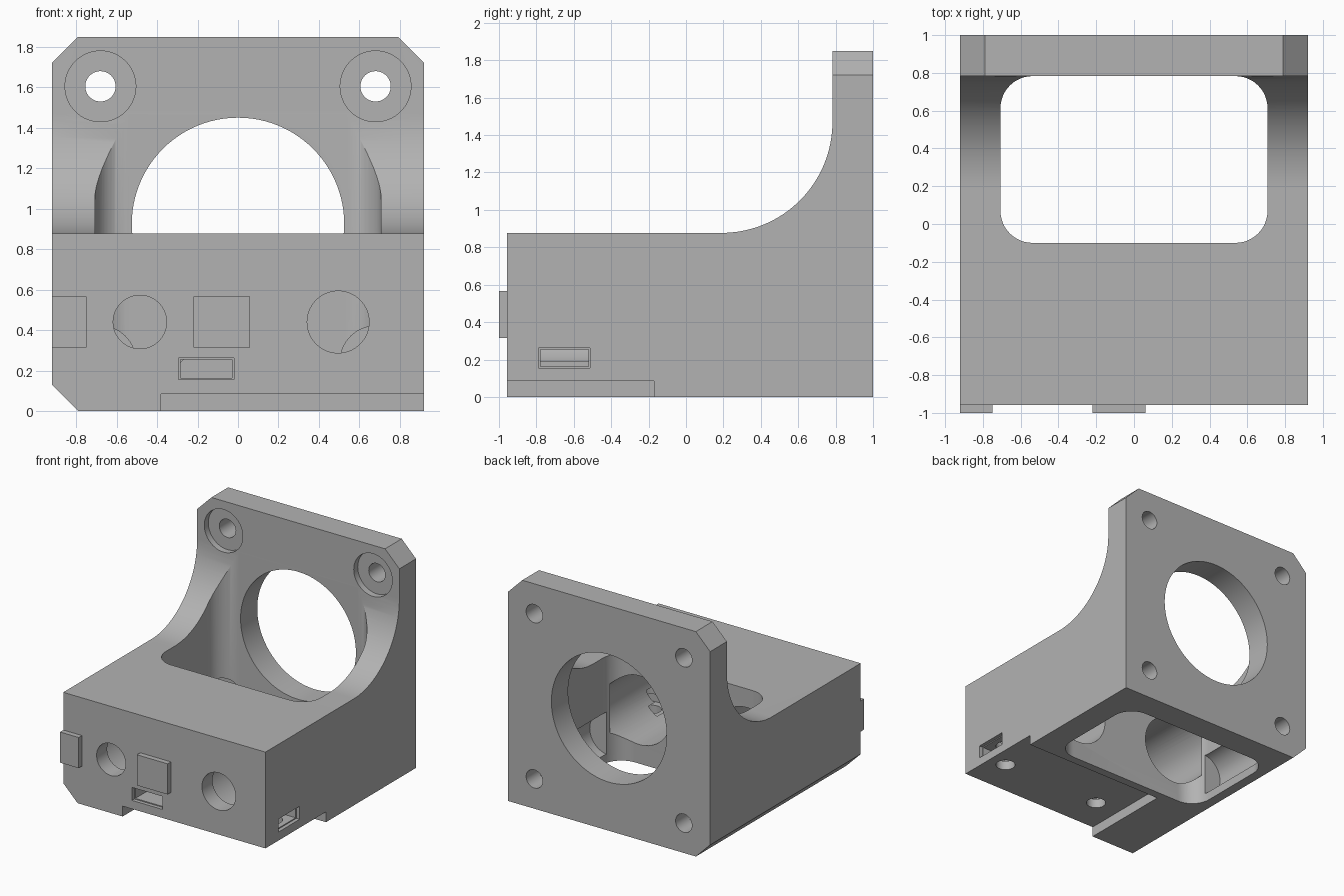
import bpy, bmesh, math
from mathutils import Vector

if "Cube" in bpy.data.objects:
    bpy.data.objects.remove(bpy.data.objects["Cube"])

grey = bpy.data.materials.new("light grey")
grey.use_nodes = True
COLOUR = (0.45, 0.45, 0.45, 1)
grey.diffuse_color = COLOUR
grey.node_tree.nodes["Principled BSDF"].inputs["Base Color"].default_value = COLOUR

# How a 2D profile point (u, v) at distance w maps to space, per extrusion axis
AXES = {
    "x": lambda u, v, w: Vector((w, u, v)),
    "y": lambda u, v, w: Vector((u, w, v)),
    "z": lambda u, v, w: Vector((u, v, w)),
}


def arc(cu, cv, r, start, end, steps):
    angles = [math.radians(start + (end - start) * i / steps) for i in range(steps + 1)]
    return [(cu + r * math.cos(a), cv + r * math.sin(a)) for a in angles]


def circle(cu, cv, r, steps=64):
    return arc(cu, cv, r, 0, 360, steps)[:-1]


def rect(u0, u1, v0, v1):
    return [(u0, v0), (u1, v0), (u1, v1), (u0, v1)]


def prism(name, profile, axis, start, end):
    place = AXES[axis]
    bm = bmesh.new()
    face = bm.faces.new([bm.verts.new(place(u, v, start)) for u, v in profile])
    ext = bmesh.ops.extrude_face_region(bm, geom=[face])
    moved = [g for g in ext["geom"] if isinstance(g, bmesh.types.BMVert)]
    bmesh.ops.translate(bm, verts=moved, vec=place(0, 0, end - start))
    bmesh.ops.recalc_face_normals(bm, faces=bm.faces)
    mesh = bpy.data.meshes.new(name)
    bm.to_mesh(mesh)
    bm.free()
    mesh.materials.append(grey)
    ob = bpy.data.objects.new(name, mesh)
    bpy.context.collection.objects.link(ob)
    return ob


def activate(ob):
    bpy.ops.object.select_all(action="DESELECT")
    ob.select_set(True)
    bpy.context.view_layer.objects.active = ob


def cut(profile, axis, start, end):
    tool = prism("cutter", profile, axis, start, end)
    tool.hide_render = True
    mod = body.modifiers.new("cut", "BOOLEAN")
    mod.operation, mod.solver, mod.object = "DIFFERENCE", "EXACT", tool
    activate(body)
    bpy.ops.object.modifier_apply(modifier=mod.name)
    bpy.data.objects.remove(tool)


W, FRONT, PLATE, TOP, DECK = 0.92, -0.957, 0.783, 1.85, 0.877
AXIS_Z = 0.925

# Body: side profile with a large fillet between deck and upright plate
fillet = arc(0.19, DECK + 0.593, 0.593, -90, 0, 32)
body = prism("mount_body",
             [(FRONT, 0), (1, 0), (1, TOP), (PLATE, TOP)] + fillet[::-1] + [(FRONT, DECK)],
             "x", -W, W)

# Chamfers: both top corners and one bottom edge
c, o = 0.13, 0.05
for s in (-1, 1):
    cut([(s * (W - c - o), TOP + o), (s * (W + o), TOP - c - o), (s * (W + o), TOP + o)],
        "y", -1.2, 1.2)
cut([(-W + c + o, -o), (-W - o, c + o), (-W - o, -o)], "y", -1.2, 1.2)

# Rounded pocket through the deck
px, y0, r = 0.707, -0.1, 0.17
pocket = (arc(px - r, PLATE - r, r, 0, 90, 12) + arc(r - px, PLATE - r, r, 90, 180, 12)
          + arc(r - px, y0 + r, r, 180, 270, 12) + arc(px - r, y0 + r, r, 270, 360, 12))
cut(pocket, "z", -0.2, 1.465)

# Central opening and four counterbored bolt holes in the plate
cut(circle(0, AXIS_Z, 0.525, 96), "y", 0.7, 1.2)
for sx in (-1, 1):
    for sz in (-1, 1):
        x, z = sx * 0.68, AXIS_Z + sz * 0.68
        cut(circle(x, z, 0.175), "y", 0.03, 0.835)
        cut(circle(x, z, 0.075, 40), "y", 0.8, 1.2)

# Front holes widening into deep bores behind the front wall
for x, hole in ((-0.485, 0.132), (0.495, 0.153)):
    cut(circle(x, 0.44, 0.283), "y", -0.82, 0)
    cut(circle(x, 0.44, hole), "y", -1.2, -0.7)

# Shallow recess under the front corner
cut(rect(-0.38, 1.2, -1.2, -0.17), "z", -0.2, 0.085)

# Nut slots with a lead-in, and the screw holes that meet them
nx, ny = -0.157, -0.65
cut(rect(nx - 0.138, nx + 0.138, 0.155, 0.262), "y", -1.2, FRONT + 0.03)
cut(rect(nx - 0.128, nx + 0.128, 0.163, 0.254), "y", -1.2, -0.51)
cut(rect(ny - 0.138, ny + 0.138, 0.155, 0.262), "x", W - 0.03, 1.2)
cut(rect(ny - 0.128, ny + 0.128, 0.163, 0.254), "x", 0.63, 1.2)
for x in (nx, 0.77):
    cut(circle(x, ny, 0.075, 40), "z", -0.2, 0.35)

activate(body)
bpy.ops.object.shade_smooth_by_angle(angle=math.radians(25))

# Raised pads on the front
for name, x0, x1 in (("corner_pad", -W, -0.75), ("centre_pad", -0.22, 0.06)):
    prism(name, rect(x0, x1, 0.315, 0.567), "y", -1, FRONT)
